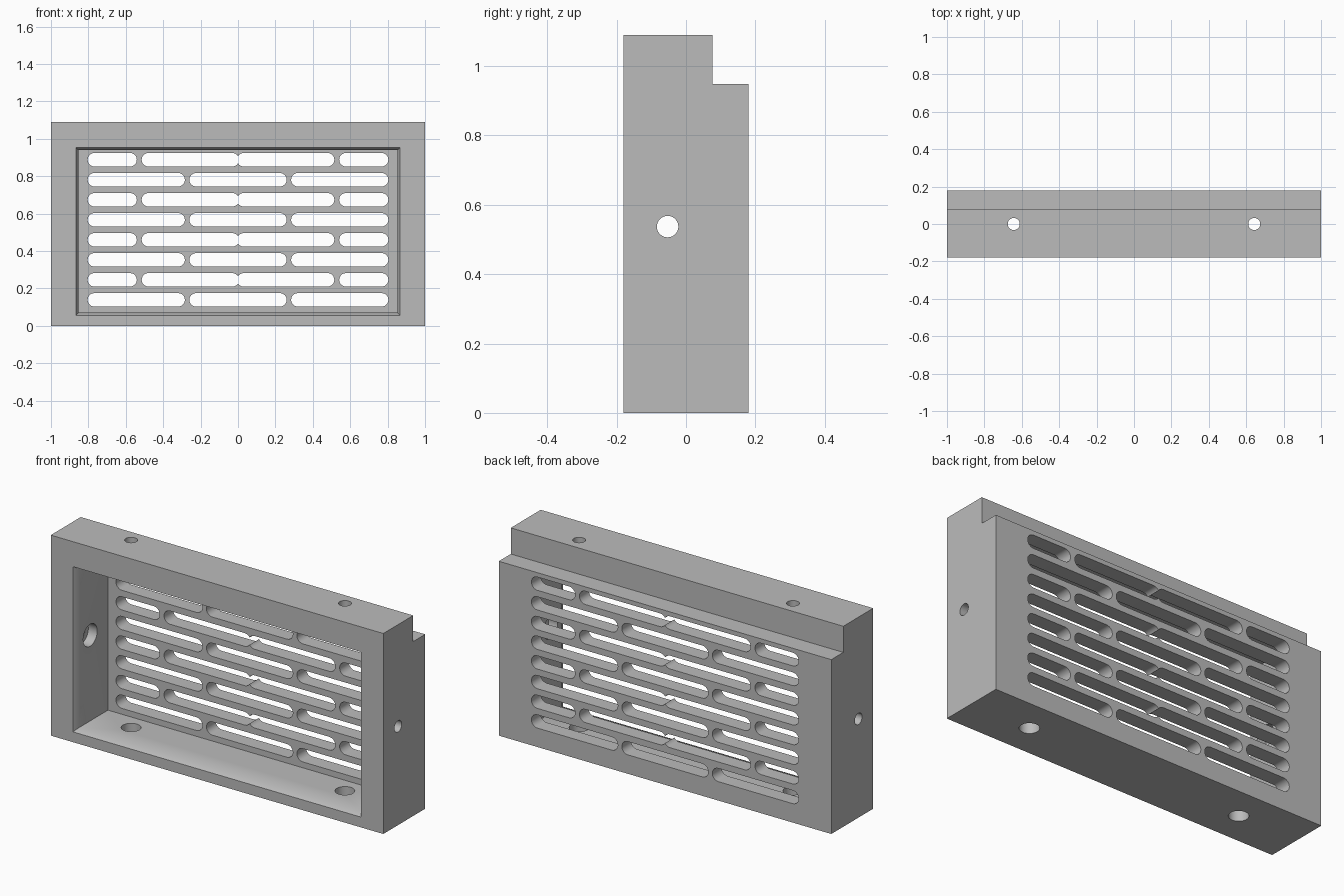
import bpy, bmesh, math
from mathutils import Matrix, Vector

cube = bpy.data.objects.get("Cube")
if cube:
    bpy.data.objects.remove(cube, do_unlink=True)

HALF_DEPTH, HEIGHT = 0.18, 1.09


def loft(bm, rings):
    """Skin matching closed rings of points and cap both ends."""
    rows = [[bm.verts.new(p) for p in ring] for ring in rings]
    n = len(rows[0])
    for a, b in zip(rows, rows[1:]):
        for i in range(n):
            j = (i + 1) % n
            bm.faces.new((a[i], a[j], b[j], b[i]))
    bm.faces.new(rows[0][::-1])
    bm.faces.new(rows[-1])


def cylinder(bm, start, end, radius):
    start, end = Vector(start), Vector(end)
    axis = end - start
    turn = axis.to_track_quat('Z', 'Y').to_matrix().to_4x4()
    bmesh.ops.create_cone(bm, cap_ends=True, segments=32, radius1=radius, radius2=radius,
                          depth=axis.length,
                          matrix=Matrix.Translation((start + end) / 2) @ turn)


def slot(bm, x0, x1, z, r=0.036, steps=12):
    """Round-ended slot running through the back panel."""
    outline = []
    for cx, a0 in ((x1 - r, -math.pi / 2), (x0 + r, math.pi / 2)):
        for i in range(steps + 1):
            a = a0 + math.pi * i / steps
            outline.append((cx + r * math.cos(a), z + r * math.sin(a)))
    loft(bm, [[(x, y, zz) for x, zz in outline] for y in (0.05, 0.25)])


def finish(bm, name):
    bmesh.ops.recalc_face_normals(bm, faces=bm.faces)
    mesh = bpy.data.meshes.new(name)
    bm.to_mesh(mesh)
    bm.free()
    obj = bpy.data.objects.new(name, mesh)
    bpy.context.collection.objects.link(obj)
    return obj


def cut(target, bm, name):
    cutter = finish(bm, name)
    cutter.hide_render = True
    mod = target.modifiers.new(name, 'BOOLEAN')
    mod.operation, mod.solver, mod.object = 'DIFFERENCE', 'EXACT', cutter
    bpy.context.view_layer.objects.active = target
    bpy.ops.object.modifier_apply(modifier=mod.name)
    bpy.data.objects.remove(cutter, do_unlink=True)


# Housing: stepped side profile extruded across the width
bm = bmesh.new()
d = HALF_DEPTH
profile = [(-d, 0), (d, 0), (d, 0.948), (0.077, 0.948), (0.077, HEIGHT), (-d, HEIGHT)]
loft(bm, [[(x, y, z) for y, z in profile] for x in (-1, 1)])
housing = finish(bm, "vent_housing")

# Front cavity with a chamfered lip
bm = bmesh.new()
rings = []
for y, grow in ((-d - 0.03, 0.015), (-d + 0.03, -0.015), (0.10, -0.015)):
    x, lo, hi = 0.867 + grow, 0.056 - grow, 0.954 + grow
    rings.append([(-x, y, lo), (x, y, lo), (x, y, hi), (-x, y, hi)])
loft(bm, rings)
cut(housing, bm, "cavity_cutter")

# Staggered slots; the touching middle pairs are cut in two passes
first, second = bmesh.new(), bmesh.new()
for row in range(8):
    z = 0.139 + 0.107 * row
    if row % 2 == 0:
        for cx in (-0.544, 0, 0.544):
            slot(first, cx - 0.26, cx + 0.26, z)
    else:
        slot(first, -0.804, -0.541, z)
        slot(first, -0.515, 0.006, z)
        slot(second, -0.006, 0.515, z)
        slot(second, 0.541, 0.804, z)
cut(housing, first, "slot_cutter_a")
cut(housing, second, "slot_cutter_b")

# Screw holes: narrow through the walls, wide recess inside, access below
narrow, wide = bmesh.new(), bmesh.new()
for s in (-1, 1):
    cylinder(narrow, (s * 0.7, -0.053, 0.537), (s * 1.1, -0.053, 0.537), 0.031)
    cylinder(wide, (s * 0.7, -0.053, 0.537), (s * 0.905, -0.053, 0.537), 0.06)
    cylinder(narrow, (s * 0.643, 0, 0.8), (s * 0.643, 0, 1.2), 0.032)
    cylinder(wide, (s * 0.643, 0, 0.8), (s * 0.643, 0, 0.99), 0.049)
    cylinder(wide, (s * 0.643, 0, -0.1), (s * 0.643, 0, 0.2), 0.049)
cut(housing, narrow, "screw_hole_cutter")
cut(housing, wide, "screw_recess_cutter")

# Plain grey finish
grey = bpy.data.materials.new("plain_grey")
grey.use_nodes = True
colour = (0.5, 0.5, 0.5, 1)
grey.diffuse_color = colour
grey.node_tree.nodes["Principled BSDF"].inputs["Base Color"].default_value = colour
housing.data.materials.clear()
housing.data.materials.append(grey)
for face in housing.data.polygons:
    face.material_index = 0

bpy.ops.object.select_all(action='DESELECT')
housing.select_set(True)
bpy.context.view_layer.objects.active = housing
bpy.ops.object.shade_smooth_by_angle(angle=math.radians(30))
